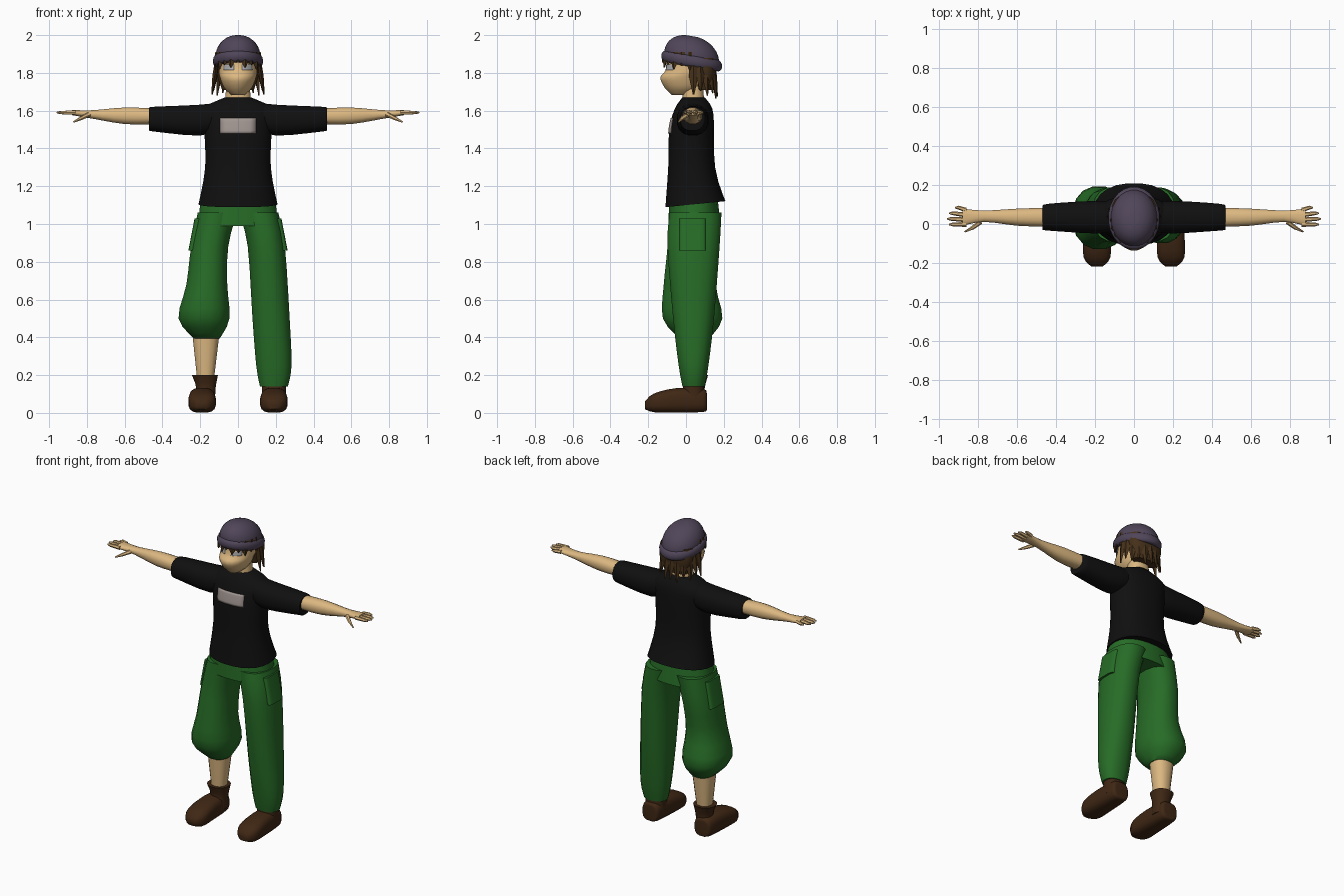
import bpy, bmesh, math
from mathutils import Vector
from mathutils.bvhtree import BVHTree

if "Cube" in bpy.data.objects:
    bpy.data.objects.remove(bpy.data.objects["Cube"])


def material(name, red, green, blue):
    mat = bpy.data.materials.new(name)
    mat.use_nodes = True
    mat.diffuse_color = (red, green, blue, 1)
    shader = mat.node_tree.nodes["Principled BSDF"]
    shader.inputs["Base Color"].default_value = mat.diffuse_color
    shader.inputs["Roughness"].default_value = 0.9
    return mat


skin = material("skin", .72, .48, .22)
black_cloth = material("black cloth", .005, .005, .005)
green_cloth = material("green cloth", .02, .15, .02)
purple_wool = material("purple wool", .08, .06, .1)
brown_leather = material("brown leather", .05, .02, .007)
brown_hair = material("brown hair", .06, .03, .01)
print_grey = material("print grey", .36, .31, .29)
eye_grey = material("eye grey", .42, .42, .43)


def bridge(bm, rings):
    """Skin a list of point rings and cap both ends."""
    loops = [[bm.verts.new(point) for point in ring] for ring in rings]
    for lower, upper in zip(loops, loops[1:]):
        for i in range(len(lower)):
            bm.faces.new((lower[i - 1], lower[i], upper[i], upper[i - 1]))
    bm.faces.new(loops[0])
    bm.faces.new(loops[-1])


def finish(bm, name, mat, sharp_angle=55):
    """Turn the bmesh into a smooth-shaded object that keeps hard edges."""
    bmesh.ops.recalc_face_normals(bm, faces=bm.faces)
    mesh = bpy.data.meshes.new(name)
    bm.to_mesh(mesh)
    bm.free()
    mesh.materials.append(mat)
    for face in mesh.polygons:
        face.use_smooth = True
    mesh.set_sharp_from_angle(angle=math.radians(sharp_angle))
    ob = bpy.data.objects.new(name, mesh)
    bpy.context.scene.collection.objects.link(ob)
    return ob


def smooth_rows(rows, steps=3):
    """Spline between the key sections so that few are needed."""
    keys = [Vector(row) for row in rows]
    keys = [keys[0]] + keys + [keys[-1]]
    result = []
    for before, start, end, after in zip(keys, keys[1:], keys[2:], keys[3:]):
        for step in range(steps):
            t = step / steps
            ease = t * t * (3 - 2 * t)
            leave = (end - before) / 2 * t * (1 - t) ** 2
            arrive = (after - start) / 2 * t * t * (t - 1)
            result.append(start.lerp(end, ease) + leave + arrive)
    return result + [keys[-1]]


def power(value, exponent):
    return math.copysign(abs(value) ** exponent, value)


def loft(name, mat, rows, axis="Z", sides=16, squareness=2.3, mirror=1, lift=None):
    """Each row: position on the axis, then centre and radius both ways across."""
    bm, rings = bmesh.new(), []
    for t, u_mid, u_radius, v_mid, v_radius in smooth_rows(rows):
        ring = []
        for i in range(sides):
            angle = math.tau * (i + .5) / sides
            u = u_mid + u_radius * power(math.cos(angle), 2 / squareness)
            v = v_mid + v_radius * power(math.sin(angle), 2 / squareness)
            x, y, z = {"X": (t, u, v), "Y": (u, t, v), "Z": (u, v, t)}[axis]
            ring.append((x * mirror, y, z + (lift(y, z) if lift else 0)))
        rings.append(ring)
    bridge(bm, rings)
    return finish(bm, name, mat)


def centred(rows):
    """Rows of height, half width, depth centre and half depth, on x = 0."""
    return [(z, 0, width, y, depth) for z, width, y, depth in rows]


def spike(bm, points, wide, sizes, sides=6):
    """Tapered strip through points; sizes are half width and half depth."""
    points = [Vector(point) for point in points]
    wide = Vector(wide).normalized()
    deep = (points[-1] - points[0]).cross(wide).normalized()
    turns = [math.tau * i / sides for i in range(sides)]
    bridge(bm, [[point + wide * width * math.cos(turn) + deep * depth * math.sin(turn)
                 for turn in turns] for point, (width, depth) in zip(points, sizes)])


def decal(name, mat, target, x_mid, z_mid, width, height, cells=6):
    """Thin plate laid on the front of the target."""
    tree = BVHTree.FromObject(target, bpy.context.evaluated_depsgraph_get())
    bm = bmesh.new()
    bmesh.ops.create_grid(bm, x_segments=cells, y_segments=cells, size=.5)
    for vert in bm.verts:
        x, z = x_mid + vert.co.x * width, z_mid + vert.co.y * height
        hit = tree.ray_cast(Vector((x, -1, z)), Vector((0, 1, 0)))[0]
        vert.co = (x, hit.y - .004, z)
    plate = finish(bm, name, mat)
    plate.modifiers.new("thickness", "SOLIDIFY").thickness = .003


def strands(name, start, y_mid, depth, flare, top, low, rise, count=11):
    """Half ring of pointed locks of hair around the head."""
    bm = bmesh.new()
    for i in range(count):
        angle = start + math.pi * i / (count - 1)
        c, s = math.cos(angle), math.sin(angle)
        tip = low + rise * abs(c) + .02 * (i % 2)
        points = []
        for t in (0, .5, 1):
            spread = 1 + flare * t
            points.append((.11 * c * spread, y_mid + depth * s * spread, top + (tip - top) * t))
        spike(bm, points, (-s, c, 0), [(.025, .01), (.025, .012), (.004, .004)], sides=4)
    finish(bm, name, brown_hair, sharp_angle=35)


# Shirt body, with the hem rising toward the back
shirt = loft("shirt_body", black_cloth, centred([
    (1.1, .21, .05, .16), (1.3, .175, .03, .125), (1.5, .18, .03, .12),
    (1.61, .185, .04, .1), (1.67, .07, .04, .06)]), sides=24,
    lift=lambda y, z: y * max(0, 1.2 - z))
decal("chest_print", print_grey, shirt, 0, 1.52, .19, .08)

# Pants: matching thighs, one long leg and one gathered at the knee
loft("pants_hips", green_cloth, centred([(1.12, .2, .04, .13), (.99, .215, .045, .14)]), sides=24)
thigh = [(1.06, .11, .105, .05, .14), (.88, .15, .1, .04, .14)]
loft("left_pants_leg", green_cloth, thigh + [
    (.5, .175, .1, .04, .11), (.25, .19, .095, .04, .08), (.14, .19, .075, .04, .06)])
loft("right_pants_leg", green_cloth, thigh + [
    (.68, .165, .11, .02, .14), (.5, .18, .137, .035, .16), (.395, .165, .07, .045, .08)],
    mirror=-1)

for label, side in (("left", 1), ("right", -1)):
    # Cargo pocket on the outer thigh
    loft(label + "_pocket", green_cloth, [(.86, .23, .033, .035, .07), (1.03, .2, .03, .035, .07)],
         squareness=5, mirror=side)

    # Sleeve and bare arm
    loft(label + "_sleeve", black_cloth, [
        (.07, .035, .075, 1.58, .07), (.2, .035, .085, 1.55, .083),
        (.44, .035, .07, 1.555, .067), (.47, .03, .06, 1.555, .06)], axis="X", mirror=side)
    loft(label + "_arm", skin, [
        (.45, .035, .05, 1.57, .043), (.6, .035, .045, 1.573, .045),
        (.77, .04, .03, 1.58, .023), (.88, .035, .045, 1.59, .014)],
        axis="X", sides=12, mirror=side)

    # Fingers and thumb
    bm = bmesh.new()
    taper = [(.013, .013), (.01, .01), (.004, .004)]
    for finger in range(4):
        y, reach = .07 - .024 * finger, .96 - .01 * (finger - 2) ** 2
        spike(bm, [(side * .86, y, 1.59), (side * (reach - .02), y * 1.2, 1.59),
                   (side * reach, y * 1.2, 1.59)], (0, 1, 0), taper)
    spike(bm, [(side * .79, .01, 1.58), (side * .83, -.02, 1.56),
               (side * .87, -.04, 1.54)], (1, side, 0), taper)
    finish(bm, label + "_fingers", skin)

    # Shoe with rounded toe
    loft(label + "_shoe", brown_leather, [
        (-.218, .19, .03, .04, .02), (-.17, .19, .07, .053, .05), (-.05, .19, .07, .066, .066),
        (.09, .19, .06, .066, .062), (.11, .19, .04, .06, .045)],
        axis="Y", squareness=3, mirror=side)

# Ankles: plain on the left, flared cuff and bare shin on the right
loft("left_ankle", brown_leather, [(.05, .19, .065, .04, .06), (.15, .19, .065, .04, .055)])
loft("right_boot_cuff", brown_leather, [
    (.05, .18, .06, .04, .06), (.13, .17, .052, .05, .05), (.2, .175, .07, .05, .068)], mirror=-1)
loft("right_shin", skin, [(.15, .172, .042, .05, .043), (.42, .17, .073, .053, .068)], mirror=-1)

# Neck, head and eyes
loft("neck", skin, centred([(1.6, .075, .04, .06), (1.76, .06, .035, .055)]))
head = loft("head", skin, centred([
    (1.683, .035, -.02, .055), (1.72, .074, -.013, .1), (1.775, .096, -.01, .128),
    (1.82, .103, .015, .122), (1.92, .1, .02, .122)]), sides=20, squareness=2)
for label, side in (("left", 1), ("right", -1)):
    decal(label + "_eye", eye_grey, head, side * .05, 1.83, .055, .028)

# Hair mass at the back, hanging locks and jagged fringe
loft("back_hair", brown_hair, centred([
    (1.71, .085, .1, .04), (1.8, .115, .1, .06), (1.88, .115, .07, .09)]))
strands("hair_locks", 0, .04, .1, .25, top=1.88, low=1.655, rise=.03)
strands("hair_fringe", math.pi, .02, .13, .1, top=1.91, low=1.835, rise=-.02)


# Knitted cap: rolled brim and round dome, tipped back
def tip_back(y, z):
    return -.17 * (y - .03)


arc = [math.pi * i / 8 for i in range(9)]
brim = [(1.862 - .03 * math.cos(a), .115 + .018 * math.sin(a)) for a in arc]
dome = [(1.88 + .117 * math.sin(a / 2), .12 * math.cos(a / 2) ** .9) for a in arc[:-1]]
for name, profile in (("cap_brim", brim), ("cap_dome", dome)):
    loft(name, purple_wool, centred([(z, r, .03, r * 1.22) for z, r in profile]),
         sides=24, squareness=2, lift=tip_back)
